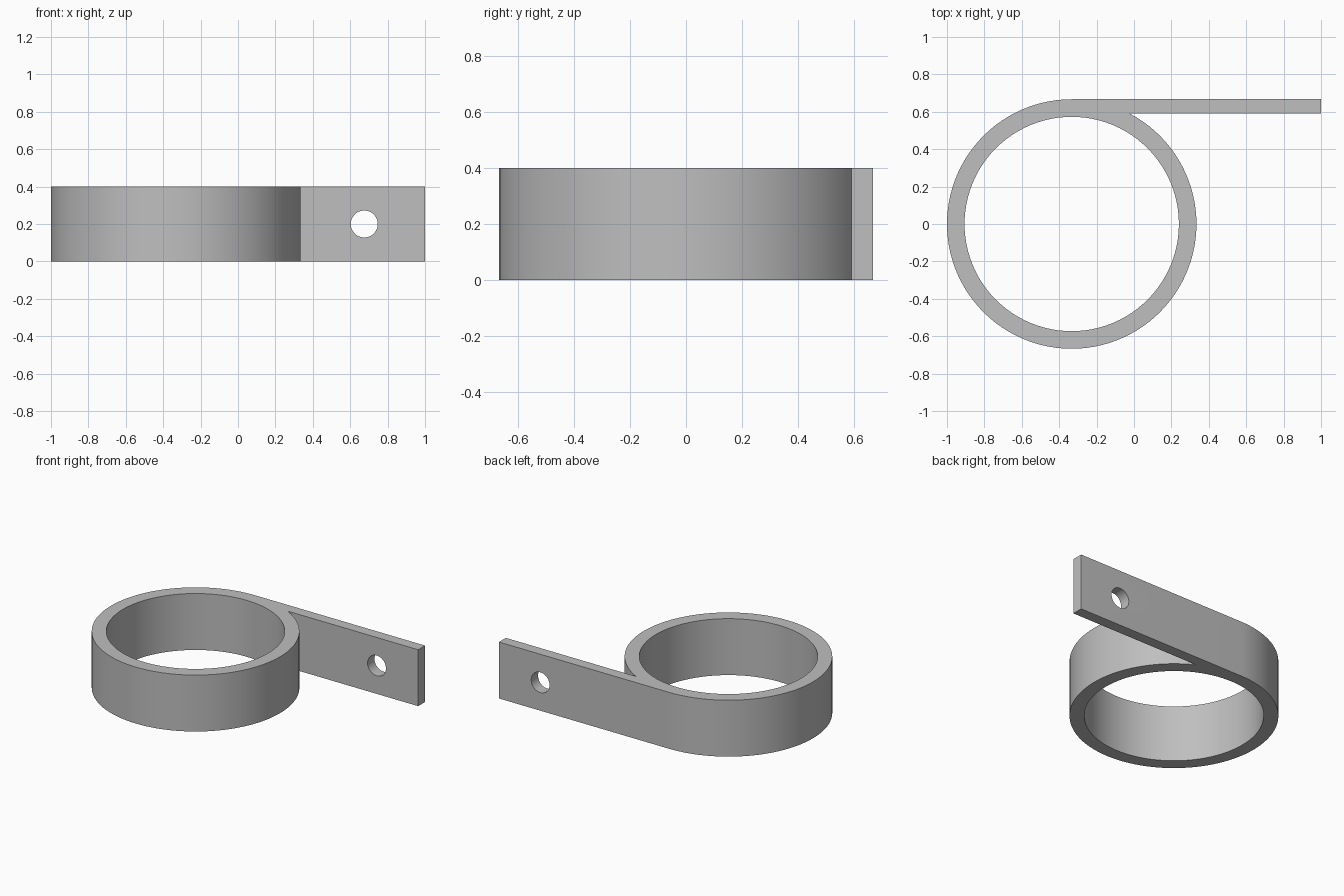
import bpy, bmesh
from math import sin, cos, pi, asin, radians

cube = bpy.data.objects.get("Cube")
if cube:
    bpy.data.objects.remove(cube, do_unlink=True)

CX, R_OUT, R_IN = -0.333, 0.667, 0.573   # ring centre and radii
HEIGHT, TAB_INNER = 0.4, 0.59            # band height, inner face of tab
SEGMENTS = 96

grey = bpy.data.materials.new("plain grey")
grey.use_nodes = True
colour = (0.52, 0.52, 0.52, 1)
grey.diffuse_color = colour
grey.node_tree.nodes["Principled BSDF"].inputs["Base Color"].default_value = colour


def extruded(name, points):
    """Solid prism standing on the ground from a plan outline."""
    bm = bmesh.new()
    face = bm.faces.new([bm.verts.new((x, y, 0)) for x, y in points])
    top = bmesh.ops.extrude_face_region(bm, geom=[face])["geom"]
    bmesh.ops.translate(bm, vec=(0, 0, HEIGHT),
                        verts=[v for v in top if isinstance(v, bmesh.types.BMVert)])
    bmesh.ops.recalc_face_normals(bm, faces=bm.faces)
    mesh = bpy.data.meshes.new(name)
    bm.to_mesh(mesh)
    bm.free()
    obj = bpy.data.objects.new(name, mesh)
    bpy.context.collection.objects.link(obj)
    mesh.materials.append(grey)
    return obj


def drill(obj, radius, location, rotation, sides):
    """Cut a round hole right through the object."""
    bpy.ops.mesh.primitive_cylinder_add(vertices=sides, radius=radius, depth=1,
                                        location=location, rotation=rotation)
    cutter = bpy.context.object
    cutter.hide_render = True
    cutter.data.materials.append(grey)
    mod = obj.modifiers.new("hole", "BOOLEAN")
    mod.operation, mod.solver, mod.object = "DIFFERENCE", "EXACT", cutter
    bpy.context.view_layer.objects.active = obj
    bpy.ops.object.modifier_apply(modifier=mod.name)
    bpy.data.objects.remove(cutter, do_unlink=True)


# Disc outline running tangentially into the straight tab
start, end = pi / 2, 2 * pi + asin(TAB_INNER / R_OUT)
outline = [(1, TAB_INNER), (1, R_OUT)]
for i in range(SEGMENTS + 1):
    a = start + (end - start) * i / SEGMENTS
    outline.append((CX + R_OUT * cos(a), R_OUT * sin(a)))
clamp = extruded("ring_clamp", outline)

# Ring bore and screw hole
drill(clamp, R_IN, (CX, 0, HEIGHT / 2), (0, 0, 0), SEGMENTS)
drill(clamp, 0.072, (0.675, 0.63, HEIGHT / 2), (pi / 2, 0, 0), 48)

bpy.ops.object.select_all(action="DESELECT")
clamp.select_set(True)
bpy.context.view_layer.objects.active = clamp
bpy.ops.object.shade_smooth_by_angle(angle=radians(30))
